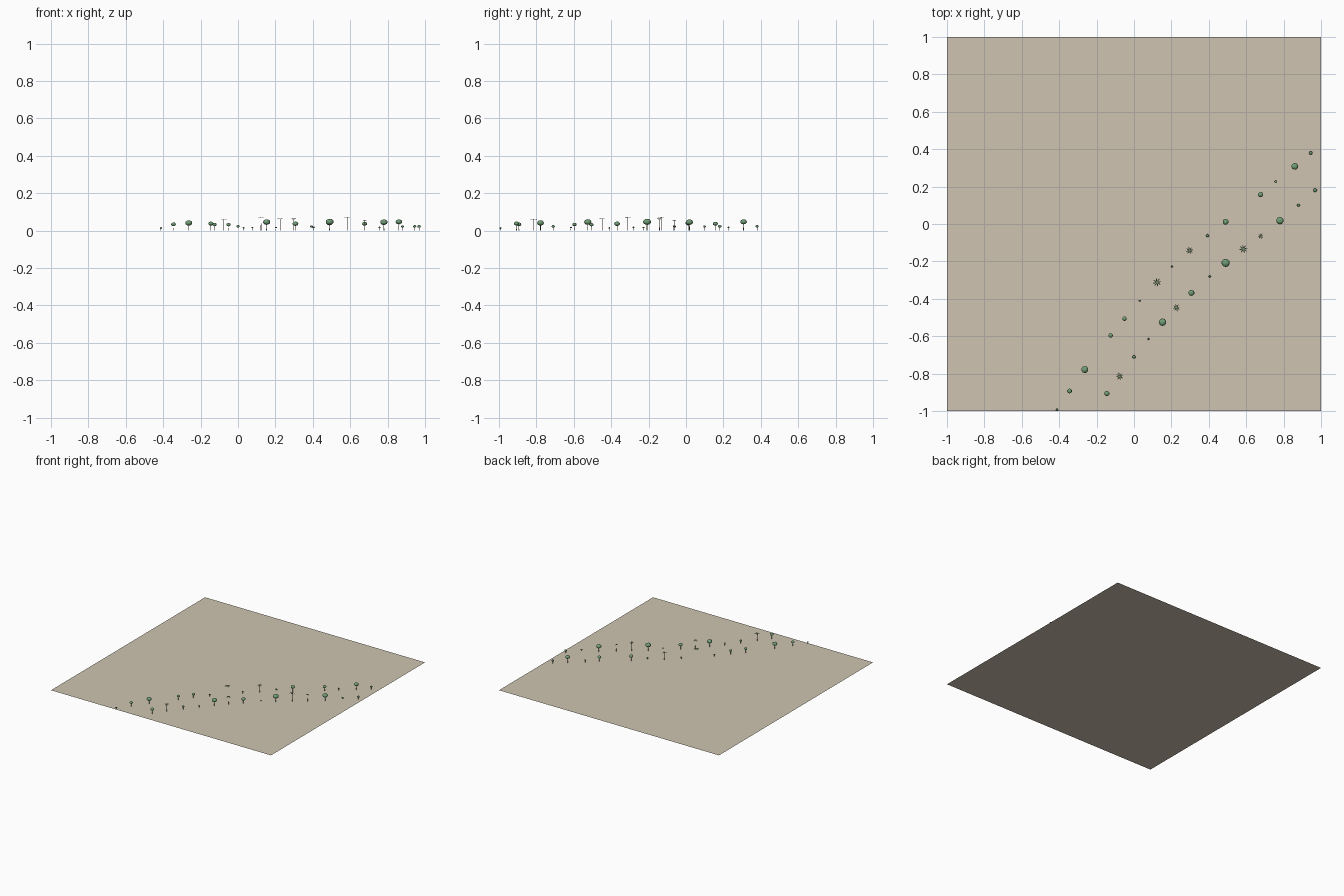
import bpy, bmesh, math
from mathutils import Matrix, Vector

if "Cube" in bpy.data.objects:
    bpy.data.objects.remove(bpy.data.objects["Cube"])


def material(name, color):
    m = bpy.data.materials.new(name)
    m.diffuse_color = (*color, 1)
    m.use_nodes = True
    m.node_tree.nodes["Principled BSDF"].inputs["Base Color"].default_value = m.diffuse_color
    return m


SAND = material("sand", (0.62, 0.55, 0.44))
LEAF = material("leaf", (0.16, 0.34, 0.18))
PALM = material("palm_leaf", (0.20, 0.32, 0.17))
BARK = material("bark", (0.22, 0.15, 0.10))


def finish(bm, name, mat, smooth=False):
    me = bpy.data.meshes.new(name)
    for f in bm.faces:
        f.smooth = smooth
    bm.to_mesh(me)
    bm.free()
    me.materials.append(mat)
    ob = bpy.data.objects.new(name, me)
    bpy.context.collection.objects.link(ob)
    return ob


def trunk(name, x, y, h, r):
    bm = bmesh.new()
    bmesh.ops.create_cone(bm, cap_ends=True, segments=6, radius1=r, radius2=r * 0.7, depth=h,
                          matrix=Matrix.Translation((x, y, h / 2)))
    finish(bm, name, BARK)


# Round-crowned tree: short trunk and flattened ball
def round_tree(i, x, y, r, zc):
    trunk(f"tree_trunk_{i}", x, y, zc, max(0.0015, r * 0.12))
    bm = bmesh.new()
    bmesh.ops.create_icosphere(bm, subdivisions=2, radius=r,
                               matrix=Matrix.Translation((x, y, zc)) @ Matrix.Diagonal((1, 1, 0.75, 1)))
    finish(bm, f"tree_crown_{i}", LEAF, True)


# Palm: slim trunk and eight arching fronds
def palm_tree(i, x, y, r, h):
    trunk(f"palm_trunk_{i}", x, y, h, 0.0018)
    bm = bmesh.new()
    for k in range(8):
        a = k * math.pi / 4 + 0.2
        d = Vector((math.cos(a), math.sin(a), 0))
        s = Vector((-d.y, d.x, 0))
        c = Vector((x, y, h))
        rows = []
        for t, w, z in ((0, .05, 0), (.5, .13, .06), (1, .03, -.12)):
            p = c + d * r * t + Vector((0, 0, z * r))
            rows.append([bm.verts.new(p - s * w * r), bm.verts.new(p + s * w * r)])
        for p, q in zip(rows, rows[1:]):
            bm.faces.new((p[0], q[0], q[1], p[1]))
    finish(bm, f"palm_fronds_{i}", PALM)


# Ground sheet
bm = bmesh.new()
bmesh.ops.create_grid(bm, x_segments=1, y_segments=1, size=1)
finish(bm, "ground", SAND)

# Two planted rows: x, y, crown radius, crown centre height
trees = [
    (.945, .38, .009, .023), (.86, .308, .018, .047), (.757, .227, .006, .017),
    (.677, .157, .014, .037), (.49, .012, .016, .040), (.393, -.062, .008, .022),
    (.203, -.227, .005, .017), (.03, -.41, .005, .015), (-.051, -.506, .012, .032),
    (-.125, -.596, .012, .033), (-.263, -.778, .019, .041), (-.345, -.893, .013, .034),
    (-.412, -.993, .006, .014), (.968, .18, .010, .023), (.88, .10, .008, .022),
    (.78, .018, .020, .045), (.49, -.208, .022, .047), (.405, -.28, .006, .017),
    (.307, -.368, .016, .037), (.153, -.525, .020, .046), (.077, -.615, .005, .017),
    (0, -.71, .009, .023), (-.145, -.906, .014, .038),
]
for i, t in enumerate(trees):
    round_tree(i, *t)

# Palms: x, y, frond length, height
palms = [
    (.297, -.142, .020, .063), (.123, -.312, .023, .072), (.677, -.064, .016, .055),
    (.585, -.133, .023, .072), (.227, -.447, .020, .064), (-.077, -.814, .020, .062),
]
for i, p in enumerate(palms):
    palm_tree(i, *p)
